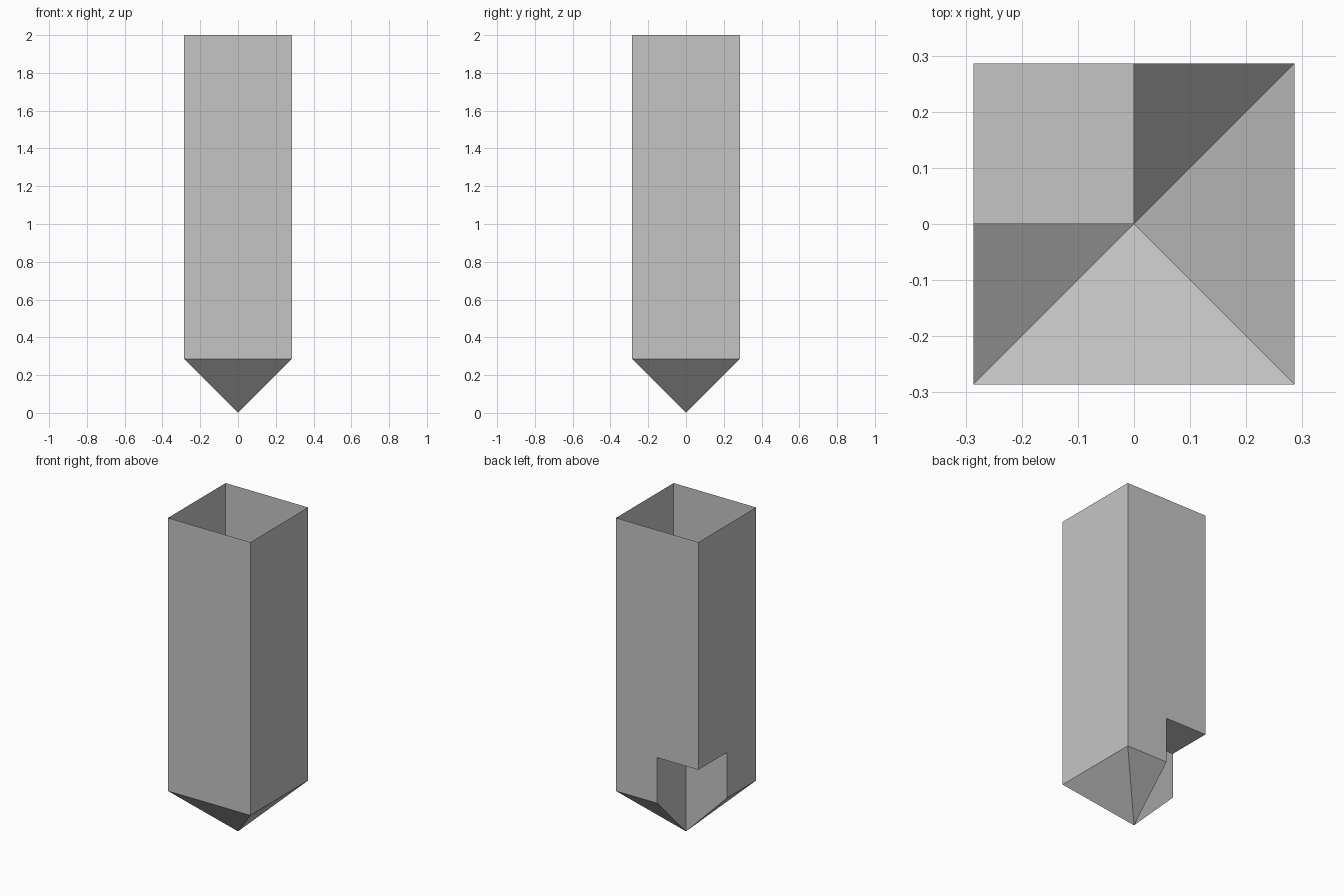
import bpy
import bmesh

cube = bpy.data.objects.get("Cube")
if cube:
    bpy.data.objects.remove(cube, do_unlink=True)

HALF = 0.286         # half width, also the height of the pointed base
NOTCH = 2 * HALF     # height of the notch ceiling
TOP = 2.0

grey = bpy.data.materials.new("plain grey")
grey.use_nodes = True
colour = (0.56, 0.56, 0.56, 1)
grey.diffuse_color = colour
grey.node_tree.nodes["Principled BSDF"].inputs["Base Color"].default_value = colour

bm = bmesh.new()
points = {}


def face(*corners):
    """Add a face, sharing corners with its neighbours."""
    for c in corners:
        if c not in points:
            points[c] = bm.verts.new(c)
    bm.faces.new([points[c] for c in corners])


def swap(corners):
    """Mirror across the diagonal plane through the notch."""
    return [(-y, -x, z) for x, y, z in reversed(corners)]


h, n, t = HALF, NOTCH, TOP
tip = (0, 0, 0)
inner = (0, 0, n)

# Each half is mirrored across the diagonal through the notch
half_faces = [
    # front wall
    [(-h, -h, h), (h, -h, h), (h, -h, t), (-h, -h, t)],
    # back wall, stepped around the notch
    [(h, h, h), (0, h, h), (0, h, n), (-h, h, n), (-h, h, t), (h, h, t)],
    # front slope of the pointed base
    [tip, (h, -h, h), (-h, -h, h)],
    # half slope at the back
    [tip, (0, h, h), (h, h, h)],
    # notch side
    [tip, inner, (0, h, n), (0, h, h)],
]
for corners in half_faces:
    face(*corners)
    face(*swap(corners))

# notch ceiling
face(inner, (-h, 0, n), (-h, h, n), (0, h, n))

bmesh.ops.recalc_face_normals(bm, faces=bm.faces)
mesh = bpy.data.meshes.new("open_shaft")
bm.to_mesh(mesh)
bm.free()
mesh.materials.append(grey)
shaft = bpy.data.objects.new("open_shaft", mesh)
bpy.context.collection.objects.link(shaft)
